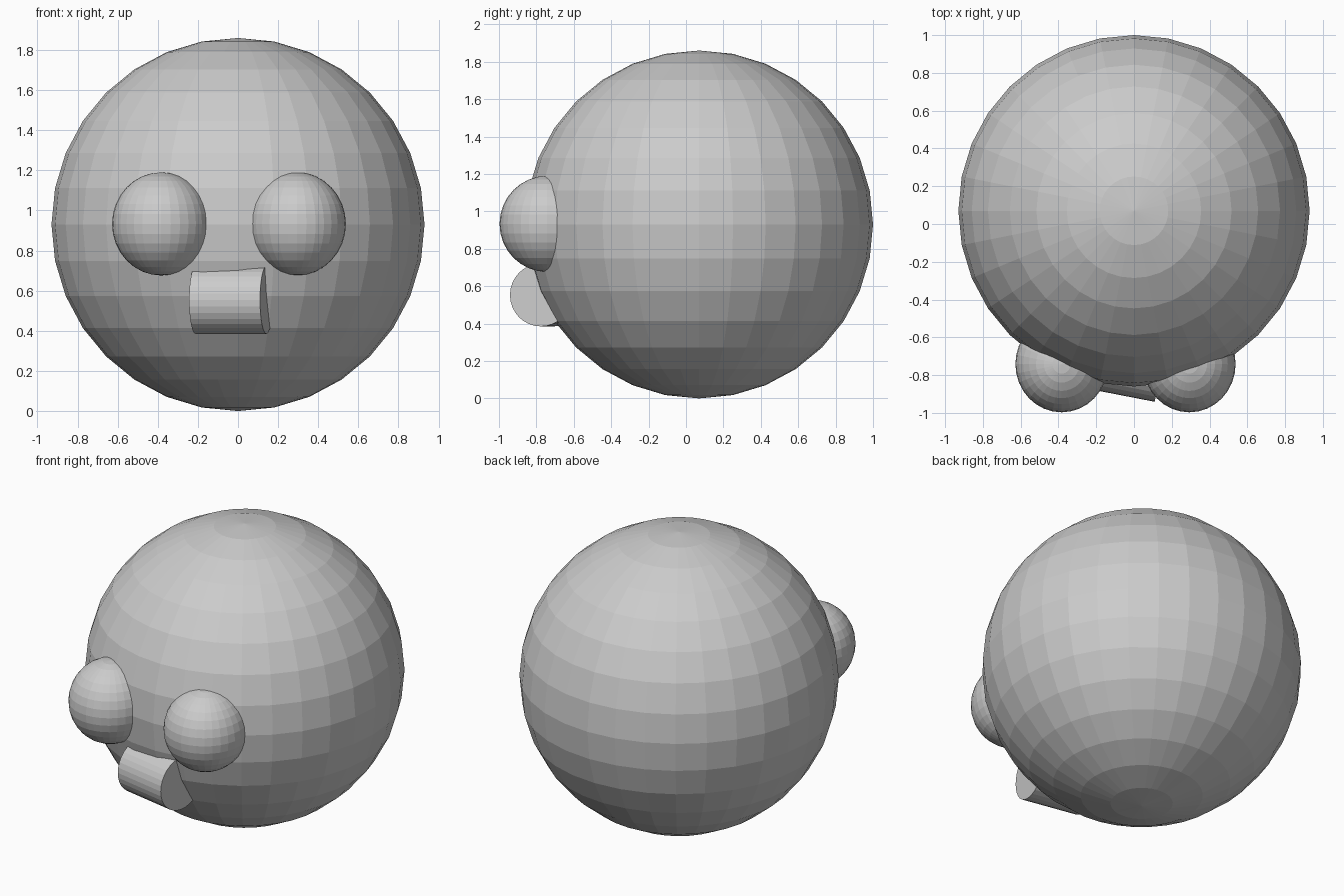
import bpy, math

if "Cube" in bpy.data.objects:
    bpy.data.objects.remove(bpy.data.objects["Cube"])

grey = bpy.data.materials.new("grey")
grey.diffuse_color = (0.6, 0.6, 0.6, 1)
grey.use_nodes = True
grey.node_tree.nodes["Principled BSDF"].inputs["Base Color"].default_value = grey.diffuse_color


def finish(name, scale=(1, 1, 1), rot=(0, 0, 0)):
    ob = bpy.context.object
    ob.name = name
    ob.scale = scale
    ob.rotation_euler = rot
    ob.data.materials.append(grey)
    return ob


# Flat-shaded ellipsoid from a UV sphere
def ball(name, loc, radii):
    bpy.ops.mesh.primitive_uv_sphere_add(segments=32, ring_count=16, radius=1, location=loc)
    return finish(name, radii)


# Big round head
ball("head", (0, 0.07, 0.93), (0.93, 0.93, 0.93))

# Bulging eyes, the pair sits slightly off centre
for side, label in ((-1, "left_eye"), (1, "right_eye")):
    ball(label, (-0.045 + side * 0.338, -0.742, 0.933), (0.245, 0.255, 0.257))

# Nose: short sideways cylinder, turned a little
bpy.ops.mesh.primitive_cylinder_add(vertices=32, radius=0.168, depth=0.36,
                                    location=(-0.035, -0.742, 0.553))
finish("nose", rot=(0, math.radians(90), math.radians(-11)))
